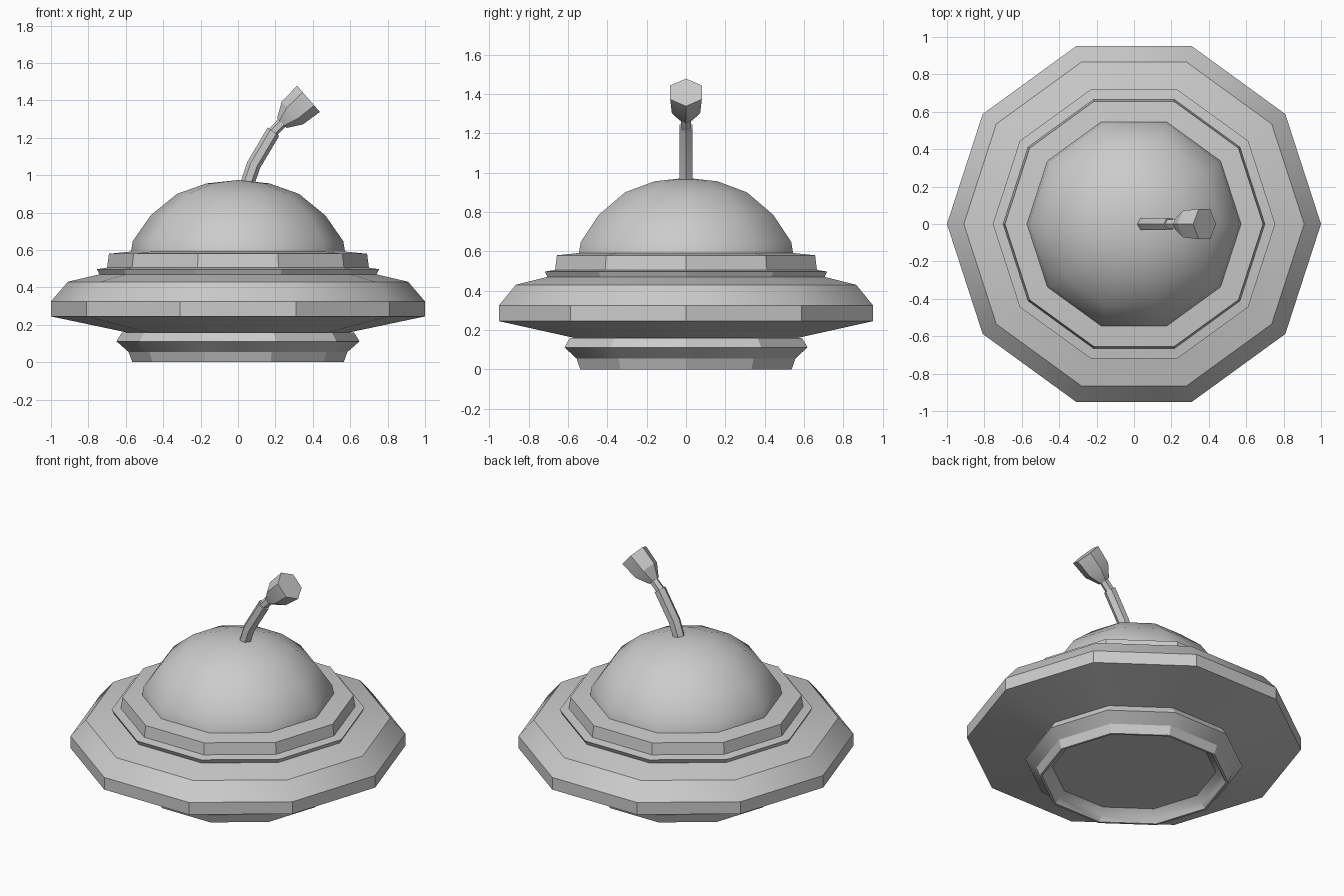
import bpy, bmesh, math
from mathutils import Vector

if "Cube" in bpy.data.objects:
    bpy.data.objects.remove(bpy.data.objects["Cube"])

TAU = 2 * math.pi


def finish(name, bm, angle):
    bmesh.ops.remove_doubles(bm, verts=bm.verts, dist=1e-5)
    bmesh.ops.recalc_face_normals(bm, faces=bm.faces)
    mesh = bpy.data.meshes.new(name)
    bm.to_mesh(mesh)
    bm.free()
    ob = bpy.data.objects.new(name, mesh)
    bpy.context.collection.objects.link(ob)
    bpy.ops.object.select_all(action='DESELECT')
    ob.select_set(True)
    bpy.context.view_layer.objects.active = ob
    bpy.ops.object.shade_smooth_by_angle(angle=math.radians(angle))
    return ob


def skin(bm, rings):
    """Bridge successive vertex rings with quads."""
    for a, b in zip(rings, rings[1:]):
        n = len(a)
        for i in range(n):
            j = (i + 1) % n
            bm.faces.new((a[i], a[j], b[j], b[i]))


def lathe(name, profile, angle=30, sides=10):
    """Turn a (radius, z) profile around the z axis; r = 0 becomes a pole."""
    bm = bmesh.new()
    rings = [[bm.verts.new((r * math.cos(TAU * k / sides), r * math.sin(TAU * k / sides), z))
              for k in range(sides)] for r, z in profile]
    skin(bm, rings)
    return finish(name, bm, angle)


def rod(name, stations, sides=6):
    """Capped hexagonal rod in the xz plane; station = x, z, tilt from vertical, radius."""
    bm = bmesh.new()
    rings = []
    for x, z, tilt, r in stations:
        t = math.radians(tilt)
        u = Vector((math.cos(t), 0, -math.sin(t)))
        v = Vector((0, 1, 0))
        c = Vector((x, 0, z))
        rings.append([bm.verts.new(c + r * (math.cos(TAU * k / sides) * u + math.sin(TAU * k / sides) * v))
                      for k in range(sides)])
    skin(bm, rings)
    bm.faces.new(rings[0])
    bm.faces.new(rings[-1])
    return finish(name, bm, 25)


# Saucer body with shallow cone underside
lathe("saucer_hull", [(.56, .152), (1, .245), (1, .325), (.91, .43), (.74, .47)])

# Stepped collars under the dome
lathe("lower_step", [(.74, .467), (.755, .497), (.69, .507)])
lathe("upper_step", [(.70, .505), (.69, .58), (.57, .592)])

# Smooth dome
lathe("dome", [(.573, .588), (.563, .647), (.467, .785), (.326, .90), (.168, .956), (0, .974)], angle=50)

# Base ring with a dished floor underneath
lathe("base_ring", [(.56, .155), (.62, .16), (.65, .112), (.585, .055), (.565, 0),
                    (.55, 0), (.525, .04), (.49, .07), (0, .07)], angle=25)

# Bent antenna: stem, thin neck and flared tip
rod("antenna_stem", [(.045, .94, 16, .037), (.084, 1.055, 24, .038), (.19, 1.233, 36, .038)])
rod("antenna_neck", [(.185, 1.228, 45, .028), (.245, 1.29, 45, .028)])
rod("antenna_tip", [(.234, 1.278, 45, .036), (.29, 1.332, 47, .083), (.377, 1.408, 49, .093)])
